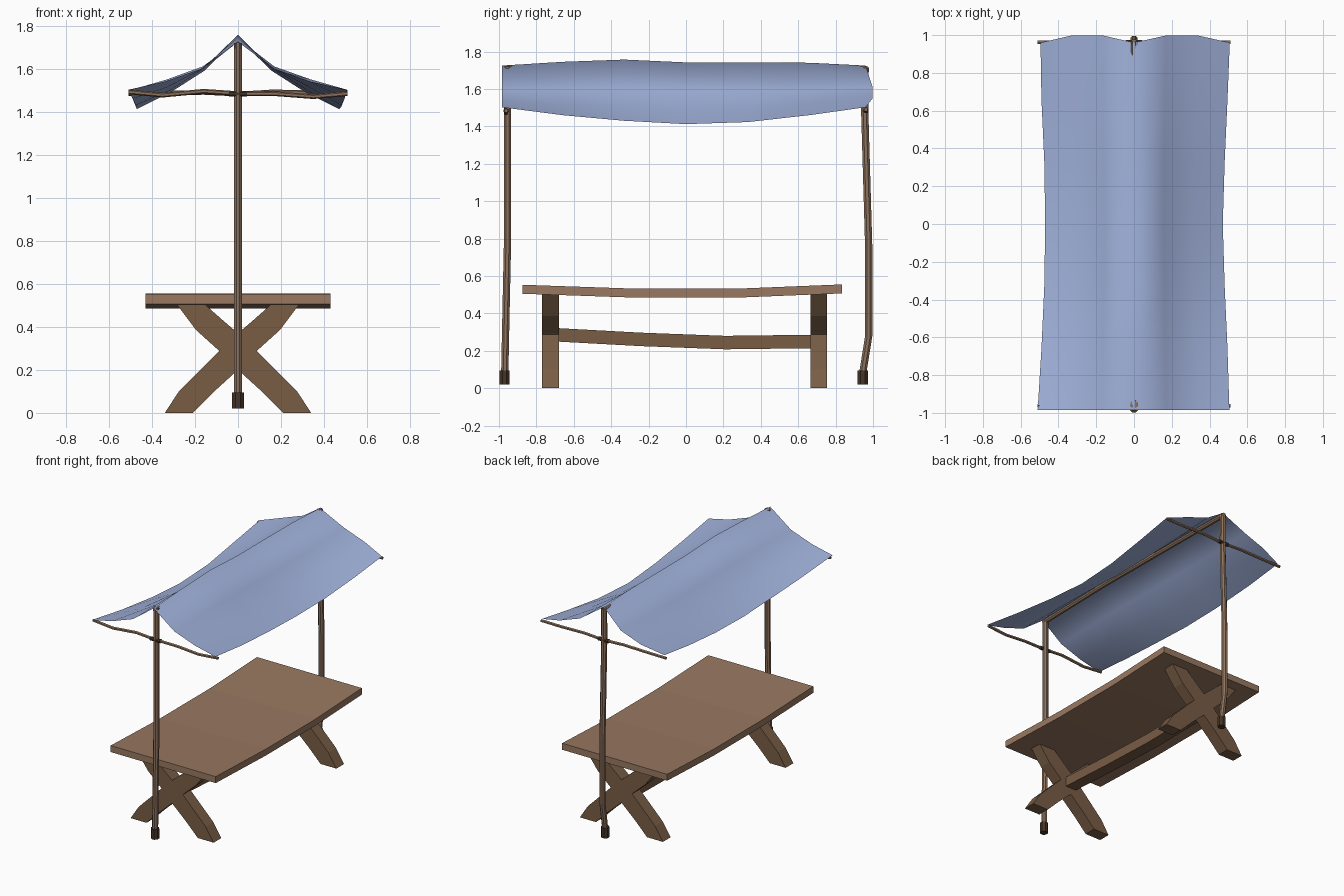
import bpy, bmesh
from math import sin, cos, pi

if "Cube" in bpy.data.objects:
    bpy.data.objects.remove(bpy.data.objects["Cube"])


def material(name, rgb):
    m = bpy.data.materials.new(name)
    m.diffuse_color = (*rgb, 1)
    m.use_nodes = True
    m.node_tree.nodes["Principled BSDF"].inputs["Base Color"].default_value = m.diffuse_color
    return m


CLOTH = material("blue cloth", (0.36, 0.45, 0.72))
PLANK = material("plank wood", (0.32, 0.19, 0.12))
BEAM = material("beam wood", (0.19, 0.11, 0.06))
POLE = material("pole wood", (0.27, 0.17, 0.11))
DARK = material("dark binding", (0.06, 0.035, 0.02))


def loft(name, rings, mat, closed=True):
    """Skin a row of point rings; closed rings get end caps."""
    bm = bmesh.new()
    rows = [[bm.verts.new(p) for p in ring] for ring in rings]
    n = len(rows[0])
    for a, b in zip(rows, rows[1:]):
        for i in range(n if closed else n - 1):
            j = (i + 1) % n
            bm.faces.new((a[i], a[j], b[j], b[i]))
    if closed:
        bm.faces.new(rows[0][::-1])
        bm.faces.new(rows[-1])
        bmesh.ops.recalc_face_normals(bm, faces=bm.faces)
    me = bpy.data.meshes.new(name)
    bm.to_mesh(me)
    bm.free()
    me.materials.append(mat)
    ob = bpy.data.objects.new(name, me)
    bpy.context.collection.objects.link(ob)
    return ob


def tube(name, path, r, axis, mat, sides=8):
    """Round bar through the path points, with rings square to one axis."""
    u, v = [k for k in range(3) if k != axis]
    rings = []
    for p in path:
        ring = []
        for i in range(sides):
            a = 2 * pi * (i + 0.5) / sides
            q = list(p)
            q[u] += r * cos(a)
            q[v] += r * sin(a)
            ring.append(q)
        rings.append(ring)
    return loft(name, rings, mat)


def plank(name, stations, half_width, thick, mat):
    """Flat board along y; stations are (y, top z)."""
    w = half_width
    return loft(name, [[(-w, y, z - thick), (w, y, z - thick), (w, y, z), (-w, y, z)]
                       for y, z in stations], mat)


# Sagging table top and stretcher
plank("table_top", [(-0.875, 0.553), (-0.29, 0.533), (0.29, 0.533), (0.835, 0.555)],
      0.43, 0.048, PLANK)
plank("stretcher", [(-0.70, 0.322), (-0.24, 0.297), (0.21, 0.28), (0.69, 0.286)],
      0.045, 0.072, BEAM)

# Crossed trestle legs: (left edge x, z, right edge x, z) up the beam
LEG = [(-0.34, 0, -0.21, 0), (-0.275, 0.10, -0.11, 0.10), (-0.095, 0.28, 0.0, 0.20),
       (0.0, 0.37, 0.095, 0.295), (0.07, 0.43, 0.195, 0.385), (0.155, 0.505, 0.285, 0.505)]
for end, y in (("front", -0.725), ("back", 0.71)):
    for side, s in (("left", 1), ("right", -1)):
        loft(f"{end}_{side}_leg",
             [[(s * a, y - 0.045, b), (s * c, y - 0.045, d),
               (s * c, y + 0.045, d), (s * a, y + 0.045, b)] for a, b, c, d in LEG], BEAM)

# Crooked poles with foot caps, crossbars and lashings
POLES = {"front": [(-0.97, 0.03), (-0.965, 0.28), (-0.955, 0.75), (-0.955, 1.72)],
         "back": [(0.945, 0.03), (0.948, 0.10), (0.977, 0.28), (0.977, 0.75), (0.955, 1.5),
                  (0.958, 1.715)]}
BARS = {"front": [(-0.51, 1.492), (-0.35, 1.477), (-0.16, 1.495), (0, 1.484),
                  (0.18, 1.483), (0.35, 1.470), (0.51, 1.484)],
        "back": [(-0.51, 1.484), (-0.35, 1.486), (-0.16, 1.49), (0, 1.482),
                 (0.16, 1.492), (0.35, 1.488), (0.51, 1.49)]}
for end, path in POLES.items():
    s = -1 if end == "front" else 1
    tube(end + "_pole", [(0, y, z) for y, z in path], 0.021, 2, POLE)
    y0 = path[0][0]
    tube(end + "_foot_cap", [(0, y0, 0.02), (0, y0, 0.095)], 0.029, 2, DARK)
    yb = s * 0.962
    tube(end + "_crossbar", [(x, yb, z) for x, z in BARS[end]], 0.011, 0, POLE, 6)
    tube(end + "_lashing", [(-0.042, yb, 1.484), (0.042, yb, 1.484)], 0.014, 0, DARK)

# Ridge pole under the cloth
tube("ridge_pole", [(0, -0.97, 1.705), (0, -0.33, 1.718), (0, 0.33, 1.712), (0, 0.97, 1.705)],
     0.018, 1, POLE)

# Draped canopy: y, left and right edge x, heights from ridge out to the eave
ROWS = [(-0.985, -0.51, 0.505, 1.725, 1.600, 1.540, 1.502),
        (-0.66, -0.49, 0.495, 1.745, 1.600, 1.515, 1.460),
        (-0.33, -0.475, 0.48, 1.757, 1.600, 1.500, 1.430),
        (0.0, -0.47, 0.47, 1.742, 1.590, 1.490, 1.412),
        (0.33, -0.475, 0.48, 1.742, 1.590, 1.495, 1.423),
        (0.66, -0.49, 0.495, 1.740, 1.595, 1.515, 1.460),
        (0.96, -0.495, 0.507, 1.725, 1.610, 1.550, 1.502)]
rings = []
for y, xl, xr, *z in ROWS:
    ring = []
    for i in range(-3, 4):
        k = abs(i)
        bulge = 0.038 if y > 0.9 and k in (1, 2) else 0
        ring.append(((xl if i < 0 else xr) * k / 3, y + bulge, z[k]))
    rings.append(ring)
canopy = loft("canopy", rings, CLOTH, closed=False)
canopy.data.shade_smooth()
